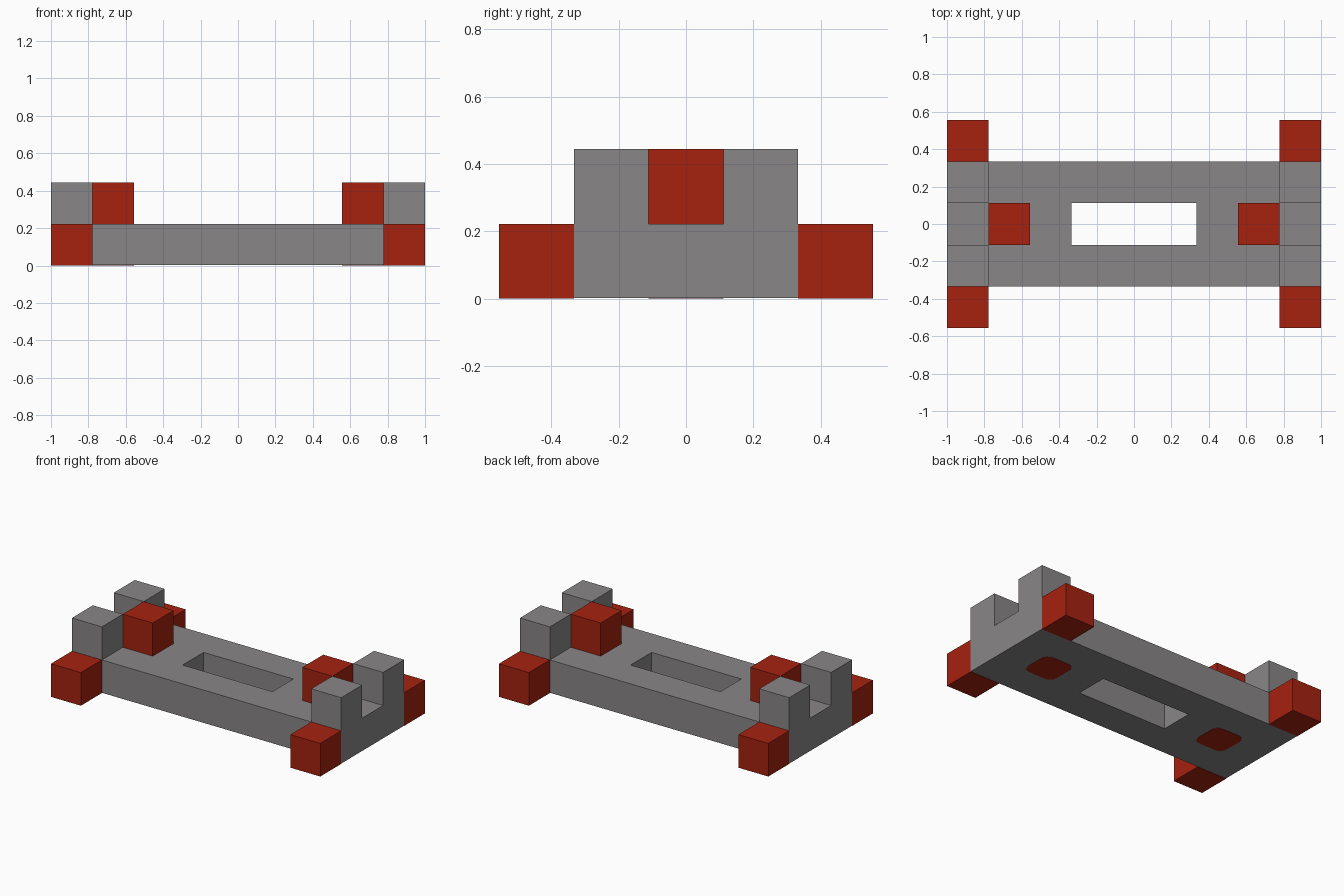
import bpy
import bmesh
from mathutils import Matrix, Vector

U = 2 / 9      # one block
LIFT = 0.002   # clearance under the chassis for the painted patches

cube = bpy.data.objects.get("Cube")
if cube:
    bpy.data.objects.remove(cube, do_unlink=True)


def material(name, rgb):
    mat = bpy.data.materials.new(name)
    mat.use_nodes = True
    mat.diffuse_color = (*rgb, 1)
    mat.node_tree.nodes["Principled BSDF"].inputs["Base Color"].default_value = (*rgb, 1)
    return mat


grey = material("grey", (0.25, 0.24, 0.24))
red = material("red", (0.38, 0.016, 0.005))


def box(name, low, high, mat=None, corner=0):
    """Box between two corners; corner rounds the upright edges."""
    low, high = Vector(low), Vector(high)
    bm = bmesh.new()
    bmesh.ops.create_cube(bm, size=1, matrix=Matrix.LocRotScale(
        (low + high) / 2, None, high - low))
    if corner:
        upright = [e for e in bm.edges
                   if abs(e.verts[0].co.z - e.verts[1].co.z) > 1e-5]
        bmesh.ops.bevel(bm, geom=upright, offset=corner, segments=4,
                        profile=0.5, affect='EDGES')
    mesh = bpy.data.meshes.new(name)
    bm.to_mesh(mesh)
    bm.free()
    obj = bpy.data.objects.new(name, mesh)
    bpy.context.collection.objects.link(obj)
    if mat:
        mesh.materials.append(mat)
    return obj


def cut(target, cutter):
    cutter.hide_render = True
    mod = target.modifiers.new(cutter.name, 'BOOLEAN')
    mod.operation = 'DIFFERENCE'
    mod.solver = 'EXACT'
    mod.object = cutter
    bpy.context.view_layer.objects.active = target
    bpy.ops.object.modifier_apply(modifier=mod.name)
    bpy.data.objects.remove(cutter, do_unlink=True)


# Chassis: full block, carved into a slab with four end posts and a slot
chassis = box("chassis", (-4.5 * U, -1.5 * U, LIFT), (4.5 * U, 1.5 * U, 2 * U), grey)
cut(chassis, box("deck_cutter", (-3.5 * U, -2 * U, U), (3.5 * U, 2 * U, 3 * U)))
cut(chassis, box("notch_cutter", (-5 * U, -U / 2, U), (5 * U, U / 2, 3 * U)))
cut(chassis, box("slot_cutter", (-1.5 * U, -U / 2, -U), (1.5 * U, U / 2, 3 * U)))

for side, sx in (("left", 1), ("right", -1)):
    # Corner blocks
    for end, sy in (("front", -1), ("back", 1)):
        c = Vector((sx * 4 * U, sy * 2 * U, U / 2))
        half = Vector((U, U, U)) / 2
        box(f"{end}_{side}_corner_block", c - half, c + half, red)

    # Deck block and the painted patch beneath it
    x = sx * 3 * U
    box(f"{side}_deck_block", (x - U / 2, -U / 2, U), (x + U / 2, U / 2, 2 * U), red)
    box(f"{side}_underside_patch", (x - U / 2, -U / 2, 0),
        (x + U / 2, U / 2, 2 * LIFT), red, corner=0.22 * U)
